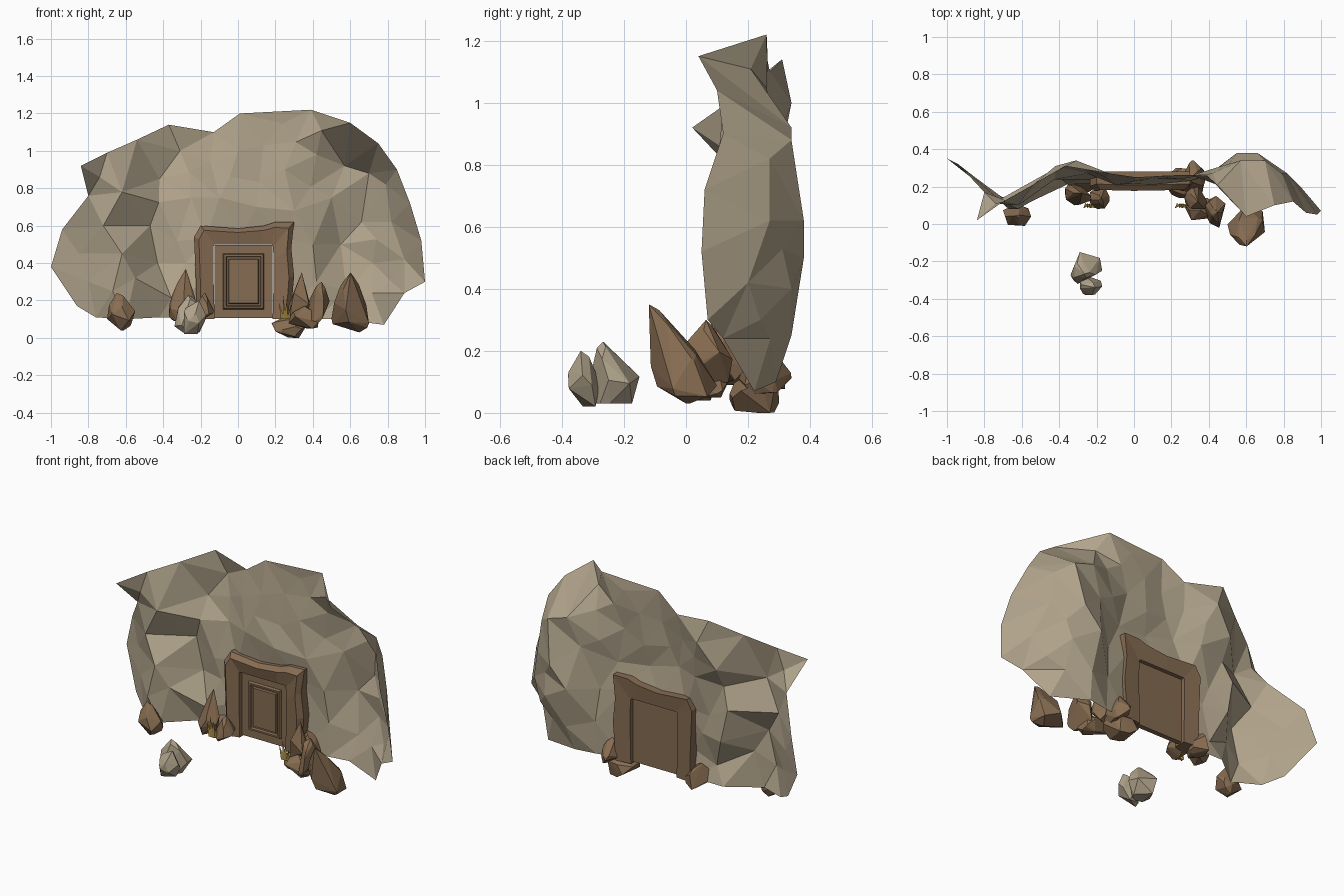
import bpy, bmesh, math, random
from mathutils import Vector, geometry

if "Cube" in bpy.data.objects:
    bpy.data.objects.remove(bpy.data.objects["Cube"])

def material(name, rgb):
    m = bpy.data.materials.new(name)
    m.diffuse_color = (*rgb, 1)
    m.use_nodes = True
    m.node_tree.nodes["Principled BSDF"].inputs["Base Color"].default_value = m.diffuse_color
    return m

STONE = material("tan stone", (0.44, 0.37, 0.26))
BROWN = material("brown rock", (0.25, 0.155, 0.085))
WOOD = material("brown wood", (0.24, 0.15, 0.085))
GOLD = material("gold", (0.45, 0.30, 0.06))

def finish(name, bm, mat, normals=True):
    if normals:
        bmesh.ops.recalc_face_normals(bm, faces=bm.faces)
    me = bpy.data.meshes.new(name)
    bm.to_mesh(me)
    bm.free()
    me.materials.append(mat)
    ob = bpy.data.objects.new(name, me)
    bpy.context.collection.objects.link(ob)
    return ob

# Cliff wall: one open faceted sheet, outline with a door notch (x, z, depth y)
outline = [(-1, .38, .35), (-.86, .17, .24), (-.76, .11, .17), (-.6, .1, .1),
           (-.42, .11, .24), (-.17, .11, .24), (-.17, .53, .24), (.25, .53, .25),
           (.25, .11, .25), (.42, .1, .27), (.55, .1, .29), (.78, .07, .22),
           (.89, .24, .12), (1, .3, .07), (.98, .52, .05), (.92, .72, .06),
           (.85, .9, .12), (.75, 1.04, .1), (.6, 1.15, .04), (.39, 1.22, .26),
           (.01, 1.2, .25), (-.13, 1.1, .27), (-.37, 1.14, .31), (-.54, 1.06, .21),
           (-.7, .99, .12), (-.84, .92, .02), (-.8, .76, .17), (-.94, .58, .32)]
ridges = [(-.85, .45, .25), (-.8, .3, .2), (-.62, .78, .1), (-.62, .45, .08),
          (-.67, .25, .08), (-.72, .6, .13), (-.55, .32, .12), (-.47, .6, .27),
          (-.42, .85, .31), (-.43, .4, .28), (-.31, 1.0, .34), (-.25, .75, .27),
          (-.28, .4, .24), (-.1, .75, .21), (0, 1.0, .23), (.1, .7, .21),
          (.25, .9, .24), (.3, .68, .23), (.42, .98, .27), (.4, .5, .26),
          (.42, .3, .28), (.5, .75, .31), (.55, .5, .38), (.57, .92, .34),
          (.58, .25, .34), (.66, .62, .38), (.7, .88, .34), (.72, .4, .34),
          (.82, .62, .27), (.82, .3, .24), (.89, .42, .2), (-.74, .86, .11),
          (.79, .82, .27)]
rng = random.Random(4)
pts = outline + ridges
known = list(pts)

def depth(x, z):
    w = [1 / ((x - a) ** 2 + (z - b) ** 2 + 1e-4) ** 1.5 for a, b, _ in known]
    return sum(k * p[2] for k, p in zip(w, known)) / sum(w)

for _ in range(700):
    x, z = rng.uniform(-.95, .95), rng.uniform(.12, 1.15)
    if min((x - p[0]) ** 2 + (z - p[1]) ** 2 for p in pts) > .12 ** 2:
        pts.append((x, z, depth(x, z) + rng.uniform(-.02, .02)))

n = len(outline)
edges = [(i, (i + 1) % n) for i in range(n)]
v2, _, tris, orig, _, _ = geometry.delaunay_2d_cdt(
    [Vector(p[:2]) for p in pts], edges, [], 1, 1e-5)
bm = bmesh.new()
vs = [bm.verts.new((v.x, pts[o[0]][2] if o else .25, v.y)) for v, o in zip(v2, orig)]
for t in tris:
    bm.faces.new([vs[i] for i in t])
bmesh.ops.delete(bm, geom=[v for v in bm.verts if not v.link_faces], context='VERTS')
bmesh.ops.recalc_face_normals(bm, faces=bm.faces)
if sum(f.normal.y * f.calc_area() for f in bm.faces) > 0:
    bmesh.ops.reverse_faces(bm, faces=bm.faces)
finish("cliff_wall", bm, STONE, False)

# Door frame: uneven section swept around the opening (outer x, z, inner x, z)
stations = [(-.22, .1, -.125, .1), (-.225, .3, -.13, .3), (-.235, .54, -.13, .49),
            (-.2, .6, -.125, .5), (0, .585, 0, .5), (.14, .6, .13, .5),
            (.2, .62, .18, .5), (.3, .62, .187, .49), (.285, .48, .19, .42),
            (.3, .33, .19, .3), (.28, .1, .185, .1)]
bm = bmesh.new()
rings = []
for ox, oz, ix, iz in stations:
    fx, fz = ox + (ix - ox) * .25, oz + (iz - oz) * .25
    j = rng.uniform(-.01, .01)
    rings.append([bm.verts.new(c) for c in (
        (ox, .28, oz), (ox, .21 + j, oz), (fx, .18 + j / 2, fz),
        (ix, .195, iz), (ix, .27, iz))])
for a, b in zip(rings, rings[1:]):
    for k in range(5):
        bm.faces.new((a[k], a[(k + 1) % 5], b[(k + 1) % 5], b[k]))
bm.faces.new(rings[0])
bm.faces.new(rings[-1])
finish("door_frame", bm, WOOD)

# Door leaf: slab with a stepped, nested panel on its front
bm = bmesh.new()
bmesh.ops.create_cube(bm, size=1)
for v in bm.verts:
    v.co = (.03 + v.co.x * .311, .235 + v.co.y * .03, .302 + v.co.z * .39)
bm.normal_update()
front = min(bm.faces, key=lambda f: f.normal.y)
for thick, dep in ((.065, 0), (.008, .014), (.014, 0), (.006, -.014), (.012, 0), (.006, .01)):
    bmesh.ops.inset_region(bm, faces=[front], thickness=thick, depth=dep)
finish("door", bm, WOOD)

# Loose rocks: tapered convex hulls fitted to a box
def rock(name, lo, hi, mat, seed, taper=.45, lean=(0, 0), count=20, peak=1.1):
    r = random.Random(seed)
    ps = []
    for _ in range(count):
        v = Vector([r.gauss(0, 1) for _ in range(3)]).normalized()
        t = (v.z + 1) / 2
        ps.append(Vector((v.x * (1 - taper * t) + lean[0] * t,
                          v.y * (1 - taper * t) + lean[1] * t, max(v.z, -.8))))
    ps.append(Vector((lean[0] * 1.2 + r.uniform(-.3, .3), lean[1] * 1.2, peak)))
    mn = [min(p[i] for p in ps) for i in range(3)]
    mx = [max(p[i] for p in ps) for i in range(3)]
    bm = bmesh.new()
    for p in ps:
        bm.verts.new([lo[i] + (p[i] - mn[i]) / (mx[i] - mn[i]) * (hi[i] - lo[i]) for i in range(3)])
    bmesh.ops.convex_hull(bm, input=bm.verts)
    bmesh.ops.delete(bm, geom=[v for v in bm.verts if not v.link_faces], context='VERTS')
    finish(name, bm, mat)

rock("far_left_rock", (-.7, -.01, .04), (-.55, .1, .24), BROWN, 1)
rock("left_spike_rock", (-.37, .1, .09), (-.23, .21, .37), BROWN, 2, .7, peak=1.3)
rock("left_low_rock", (-.24, .08, .09), (-.13, .2, .24), BROWN, 3)
rock("left_back_rock", (-.34, .17, .07), (-.18, .32, .22), BROWN, 4)
rock("right_spike_rock", (.27, .08, .1), (.39, .2, .35), BROWN, 5, .7, peak=1.3)
rock("right_round_rock", (.37, -.02, .08), (.49, .15, .3), BROWN, 6)
rock("right_low_rock", (.18, .14, .0), (.37, .3, .14), BROWN, 7, .3)
rock("right_back_rock", (.26, .17, .06), (.38, .34, .24), BROWN, 12, .5)
rock("right_front_rock", (.27, .02, .05), (.43, .14, .17), BROWN, 8, .4)
rock("leaning_rock", (.5, -.12, .03), (.7, .1, .35), BROWN, 9, .6, (-.1, -1.0))

# Pale boulders in front of the door
rock("front_boulder", (-.34, -.32, .03), (-.17, -.15, .23), STONE, 10, .5, (0, -.3))
rock("front_small_boulder", (-.29, -.38, .02), (-.17, -.28, .2), STONE, 11, .25, (.1, -.2), 16, 1)

# Gold crystals: a small fan of spikes by each door post
def crystals(name, x, y, z):
    bm = bmesh.new()
    for a, h in ((-.35, .09), (-.1, .13), (.12, .11), (.4, .08)):
        base = [bm.verts.new((x + a * .04 + .013 * math.cos(k * 2.1),
                              y + .013 * math.sin(k * 2.1), z)) for k in range(3)]
        tip = bm.verts.new((x + a * .09, y - .015, z + h))
        bm.faces.new(base)
        for k in range(3):
            bm.faces.new((base[k], base[(k + 1) % 3], tip))
    finish(name, bm, GOLD)

crystals("right_crystals", .25, .1, .1)
crystals("left_crystals", -.24, .1, .11)
